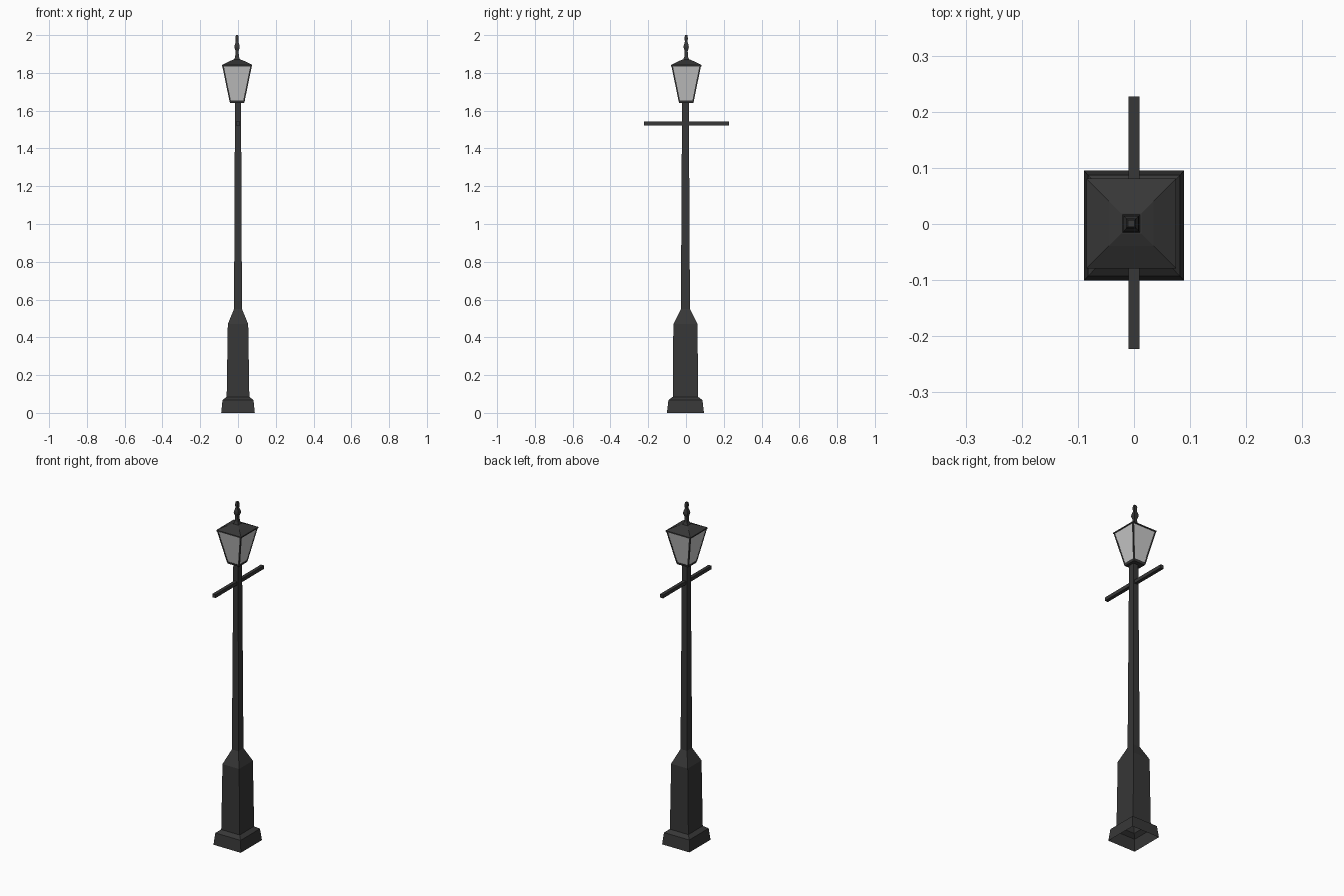
import bpy
import bmesh

cube = bpy.data.objects.get("Cube")
if cube:
    bpy.data.objects.remove(cube, do_unlink=True)


def make_material(name, value):
    mat = bpy.data.materials.new(name)
    mat.use_nodes = True
    colour = (value, value, value, 1)
    mat.diffuse_color = colour
    mat.node_tree.nodes["Principled BSDF"].inputs["Base Color"].default_value = colour
    return mat


iron = make_material("dark iron", 0.038)
glass = make_material("pale glass", 0.58)


def loft(name, rings, mat, x=0, y=0, bottom=True, top=True):
    """Skin a stack of rectangles; each ring is (half x, half y, z) or has its own centre appended."""
    bm = bmesh.new()
    loops = []
    for hx, hy, z, *centre in rings:
        cx, cy = centre or (x, y)
        loops.append([bm.verts.new((cx + sx * hx, cy + sy * hy, z))
                      for sx, sy in ((-1, -1), (1, -1), (1, 1), (-1, 1))])
    for low, high in zip(loops, loops[1:]):
        for i in range(4):
            j = (i + 1) % 4
            bm.faces.new((low[i], low[j], high[j], high[i]))
    if bottom:
        bm.faces.new(loops[0][::-1])
    if top:
        bm.faces.new(loops[-1])
    mesh = bpy.data.meshes.new(name)
    bm.to_mesh(mesh)
    bm.free()
    mesh.materials.append(mat)
    obj = bpy.data.objects.new(name, mesh)
    bpy.context.collection.objects.link(obj)
    return obj


# Hollow flared foot, pedestal and tapering pole
loft("post", [(0.089, 0.098, 0), (0.082, 0.09, 0.068), (0.06, 0.067, 0.085),
              (0.054, 0.064, 0.47), (0.021, 0.024, 0.55), (0.016, 0.018, 1.645)],
     iron, y=-0.003, bottom=False)

# Ladder rest
loft("crossbar", [(0.01, 0.225, 1.522), (0.01, 0.225, 1.542)], iron, y=0.002)

# Lantern
LX, LY = -0.005, 0.001
Z0, Z1 = 1.652, 1.838
W0, W1 = 0.039, 0.077
loft("lantern_tray", [(0.037, 0.037, 1.64), (0.041, 0.041, 1.653)], iron, LX, LY)
loft("lantern_glass", [(W0, W0, Z0), (W1, W1, Z1)], glass, LX, LY)

# Slim bars along the lantern corners
BAR = 0.004
for sx, side in ((-1, "right"), (1, "left")):
    for sy, end in ((-1, "front"), (1, "back")):
        rings = [(BAR, BAR, z, LX + sx * (w - 0.0025), LY + sy * (w - 0.0025))
                 for w, z in ((W0, Z0), (W1, Z1))]
        loft(f"lantern_bar_{end}_{side}", rings, iron)

# Roof with a shallow hip, and the stepped finial on top
roof = [(0.08, 1.835), (0.08, 1.842), (0.04, 1.862), (0.018, 1.871)]
finial = [(0.017, 1.868), (0.01, 1.885), (0.008, 1.915), (0.014, 1.935),
          (0.013, 1.945), (0.007, 1.965), (0.009, 1.985), (0.006, 2.0)]
for name, profile in (("lantern_roof", roof), ("finial", finial)):
    loft(name, [(w, w, z) for w, z in profile], iron, LX, LY)
